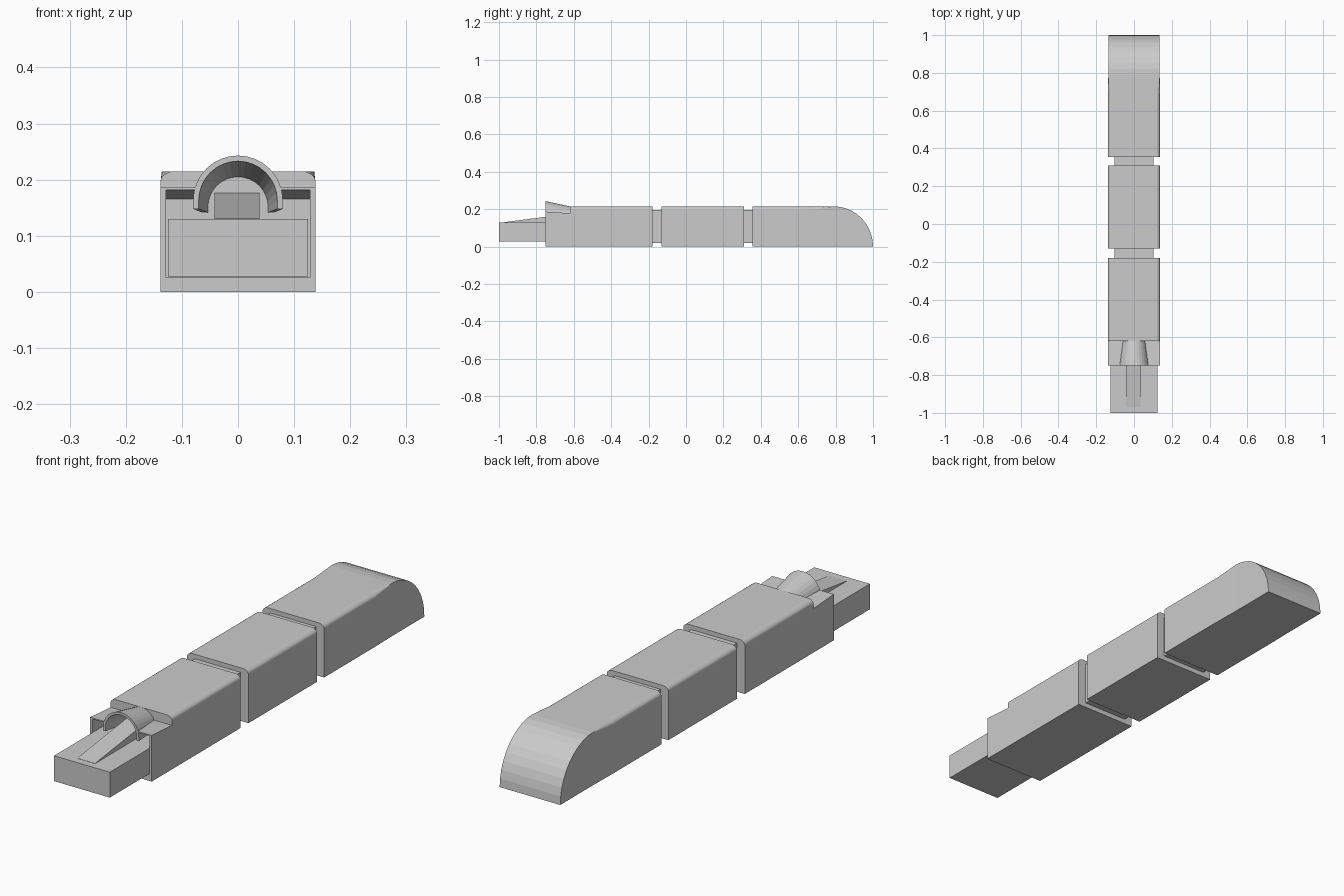
import bpy, bmesh
from math import sin, cos, pi, radians

if "Cube" in bpy.data.objects:
    bpy.data.objects.remove(bpy.data.objects["Cube"])


def loft(name, sections):
    """Skin a list of equal-length 3D loops and cap both ends."""
    bm = bmesh.new()
    rings = [[bm.verts.new(p) for p in s] for s in sections]
    n = len(rings[0])
    for a, b in zip(rings, rings[1:]):
        for i in range(n):
            j = (i + 1) % n
            bm.faces.new((a[i], a[j], b[j], b[i]))
    bm.faces.new(rings[0][::-1])
    bm.faces.new(rings[-1])
    bmesh.ops.recalc_face_normals(bm, faces=bm.faces)
    mesh = bpy.data.meshes.new(name)
    bm.to_mesh(mesh)
    bm.free()
    ob = bpy.data.objects.new(name, mesh)
    bpy.context.collection.objects.link(ob)
    return ob


def box(name, x, y0, y1, z0, z1):
    sec = [(-x, z0), (x, z0), (x, z1), (-x, z1)]
    return loft(name, [[(px, y, pz) for px, pz in sec] for y in (y0, y1)])


def car_section(y, rx, rz, hw=0.138, h=0.215, steps=5):
    """Flat-bottomed section with rounded upper corners."""
    right = [(hw, 0)]
    for i in range(steps + 1):
        a = pi / 2 * i / steps
        right.append((hw - rx + rx * cos(a), h - rz + rz * sin(a)))
    pts = right + [(-x, z) for x, z in reversed(right)]
    return [(x, y, z) for x, z in pts]


# Three body cars; the front one sharpens toward the nose
R = (0.024, 0.018)
loft("rear_car", [car_section(y, *R) for y in (-0.62, -0.18)])
loft("middle_car", [car_section(y, *R) for y in (-0.13, 0.31)])
loft("front_car", [car_section(0.355, *R), car_section(0.68, *R),
                   car_section(0.79, 0.002, 0.002, hw=0.136)])

# Quarter-round nose
nose = [(0.79, 0)] + [(0.79 + 0.21 * cos(pi / 2 * i / 10), 0.215 * sin(pi / 2 * i / 10))
                      for i in range(11)]
loft("nose", [[(x, y, z) for y, z in nose] for x in (-0.136, 0.136)])

# Narrow couplings between cars
for i, (y0, y1) in enumerate([(-0.185, -0.125), (0.305, 0.36)]):
    box(f"coupling_{i + 1}", 0.102, y0, y1, 0.02, 0.197)


# Open hood: floor, walls and a thin roof split around the arch
def hood_section(y, zt, zu, xi):
    r = [(0.138, 0), (0.138, zt), (xi, zt), (xi, zu), (0.128, zu), (0.128, 0.026)]
    pts = r + [(-x, z) for x, z in reversed(r)]
    return [(x, y, z) for x, z in pts]


loft("hood", [hood_section(-0.75, 0.187, 0.182, 0.073),
              hood_section(-0.615, 0.178, 0.165, 0.058)])


# Flared arch over the hood opening
def arch_section(y, ro, ri, cz, drop, n=16):
    def arc(r):
        return [(r, cz - drop)] + [(r * cos(pi * i / n), cz + r * sin(pi * i / n))
                                   for i in range(n + 1)] + [(-r, cz - drop)]
    return [(x, y, z) for x, z in arc(ro) + arc(ri)[::-1]]


loft("arch", [arch_section(-0.75, 0.08, 0.07, 0.163, 0.015),
              arch_section(-0.615, 0.063, 0.053, 0.151, 0.01)])

# Mouthpiece block and the ramp rising into the arch
box("mouthpiece", 0.125, -1.0, -0.615, 0.027, 0.13)
ramp = [(-0.97, 0.128), (-0.615, 0.128), (-0.615, 0.177), (-0.97, 0.131)]
loft("ramp", [[(x, y, z) for y, z in ramp] for x in (-0.042, 0.038)])
